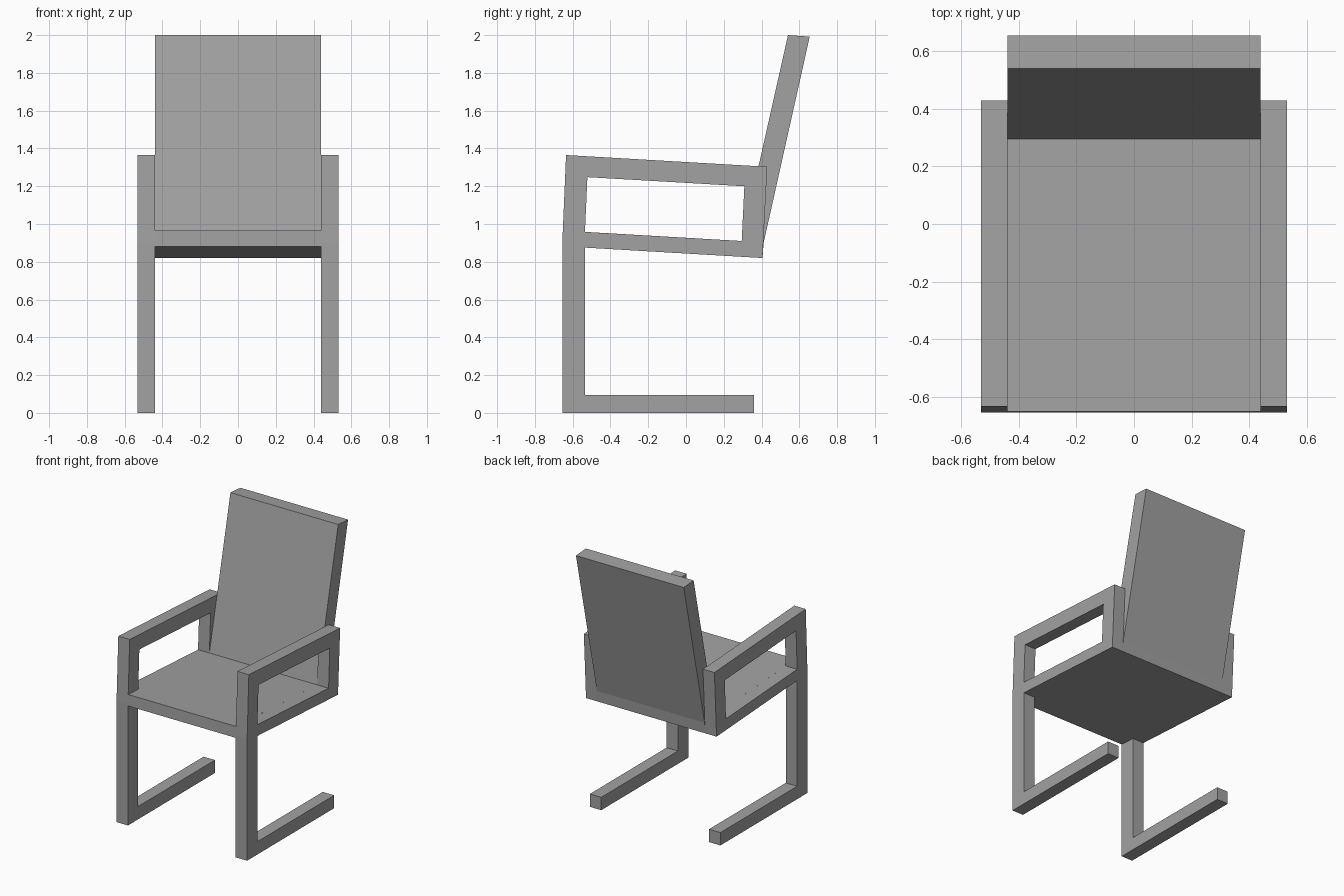
import bpy
import bmesh

cube = bpy.data.objects.get("Cube")
if cube:
    bpy.data.objects.remove(cube, do_unlink=True)

# Single flat grey
GREY = (0.36, 0.36, 0.36, 1.0)
grey = bpy.data.materials.new("plain grey")
grey.use_nodes = True
grey.diffuse_color = GREY
grey.node_tree.nodes["Principled BSDF"].inputs["Base Color"].default_value = GREY


def extrude_profile(name, loops, x_start, x_end):
    """Fill closed (y, z) loops, later loops being holes, and extrude along x."""
    bm = bmesh.new()
    edges = []
    for loop in loops:
        verts = [bm.verts.new((x_start, y, z)) for y, z in loop]
        edges += [bm.edges.new((a, b)) for a, b in zip(verts, verts[1:] + verts[:1])]
    bmesh.ops.triangle_fill(bm, edges=edges, use_beauty=True, normal=(1, 0, 0))
    side = bmesh.ops.extrude_face_region(bm, geom=bm.faces[:])
    moved = [g for g in side["geom"] if isinstance(g, bmesh.types.BMVert)]
    bmesh.ops.translate(bm, verts=moved, vec=(x_end - x_start, 0, 0))
    bmesh.ops.recalc_face_normals(bm, faces=bm.faces[:])
    mesh = bpy.data.meshes.new(name)
    bm.to_mesh(mesh)
    bm.free()
    mesh.materials.append(grey)
    obj = bpy.data.objects.new(name, mesh)
    bpy.context.collection.objects.link(obj)
    return obj


INNER, OUTER = 0.44, 0.533

# Side frames: floor runner, front leg and armrest ring in one piece
frame_outline = [(-0.655, 0), (0.36, 0), (0.36, 0.095), (-0.535, 0.095),
                 (-0.535, 0.875), (0.405, 0.82), (0.43, 1.303),
                 (-0.635, 1.365), (-0.655, 0.9)]
arm_opening = [(-0.535, 0.958), (0.295, 0.91), (0.309, 1.2), (-0.522, 1.248)]
for name, side in (("left_frame", 1), ("right_frame", -1)):
    extrude_profile(name, [frame_outline, arm_opening], side * INNER, side * OUTER)

# Seat and reclined back as one bent slab
seat_and_back = [(-0.655, 0.882), (0.405, 0.82), (0.411, 0.9), (0.655, 1.992),
                 (0.54, 2.0), (0.295, 0.91), (-0.652, 0.965)]
extrude_profile("seat_and_back", [seat_and_back], -INNER, INNER)
